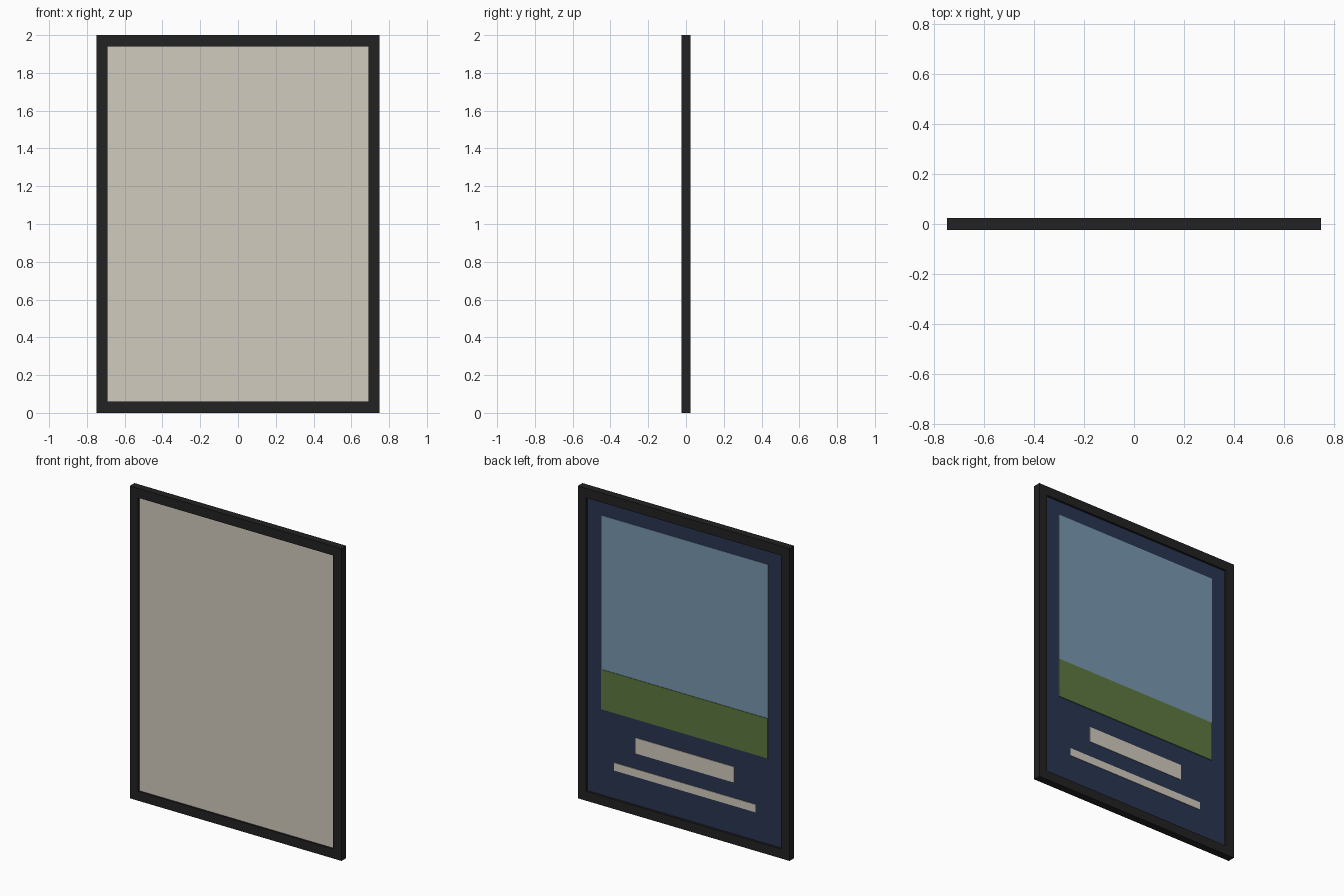
import bpy, bmesh

if "Cube" in bpy.data.objects:
    bpy.data.objects.remove(bpy.data.objects["Cube"])

def material(name, rgb):
    m = bpy.data.materials.new(name)
    m.diffuse_color = (*rgb, 1)
    m.use_nodes = True
    m.node_tree.nodes["Principled BSDF"].inputs["Base Color"].default_value = m.diffuse_color
    return m

BLACK = material("black_frame", (0.016, 0.016, 0.016))
CREAM = material("cream", (0.64, 0.60, 0.52))
NAVY = material("navy", (0.022, 0.035, 0.085))
SKY = material("sky_blue", (0.19, 0.31, 0.44))
GREEN = material("grass_green", (0.11, 0.19, 0.05))

def finish(name, bm, mat):
    bmesh.ops.recalc_face_normals(bm, faces=bm.faces)
    me = bpy.data.meshes.new(name)
    bm.to_mesh(me)
    bm.free()
    me.materials.append(mat)
    ob = bpy.data.objects.new(name, me)
    bpy.context.collection.objects.link(ob)
    return ob

def slab(name, half_w, z0, z1, y0, y1, mat):
    """Box centred on x, spanning the given y and z ranges."""
    bm = bmesh.new()
    bmesh.ops.create_cube(bm, size=1)
    bmesh.ops.scale(bm, vec=(2 * half_w, y1 - y0, z1 - z0), verts=bm.verts)
    bmesh.ops.translate(bm, vec=(0, (y0 + y1) / 2, (z0 + z1) / 2), verts=bm.verts)
    return finish(name, bm, mat)

# Outer frame: one rectangular ring, extruded through its depth
W, H, B, D = 0.75, 2.0, 0.06, 0.024
bm = bmesh.new()
rings = []
for inset in (0, B):
    x, lo, hi = W - inset, inset, H - inset
    rings.append([bm.verts.new((px, -D, pz))
                  for px, pz in ((-x, lo), (x, lo), (x, hi), (-x, hi))])
outer, inner = rings
faces = [bm.faces.new((outer[i], outer[(i + 1) % 4], inner[(i + 1) % 4], inner[i]))
         for i in range(4)]
ext = bmesh.ops.extrude_face_region(bm, geom=faces, use_keep_orig=True)
bmesh.ops.translate(bm, vec=(0, 2 * D, 0),
                    verts=[v for v in ext["geom"] if isinstance(v, bmesh.types.BMVert)])
finish("frame", bm, BLACK)

# Plain front board and navy back board, recessed in the frame
slab("front_board", W - B, B, H - B, -0.012, 0.0, CREAM)
slab("back_board", W - B, B, H - B, 0.0, 0.010, NAVY)

# Poster artwork raised on the back
slab("sky_panel", 0.59, 0.61, 1.85, 0.010, 0.013, SKY)
slab("grass_panel", 0.59, 0.61, 0.865, 0.013, 0.016, GREEN)
slab("upper_bar", 0.35, 0.39, 0.49, 0.010, 0.013, CREAM)
slab("lower_bar", 0.50, 0.24, 0.29, 0.010, 0.013, CREAM)
